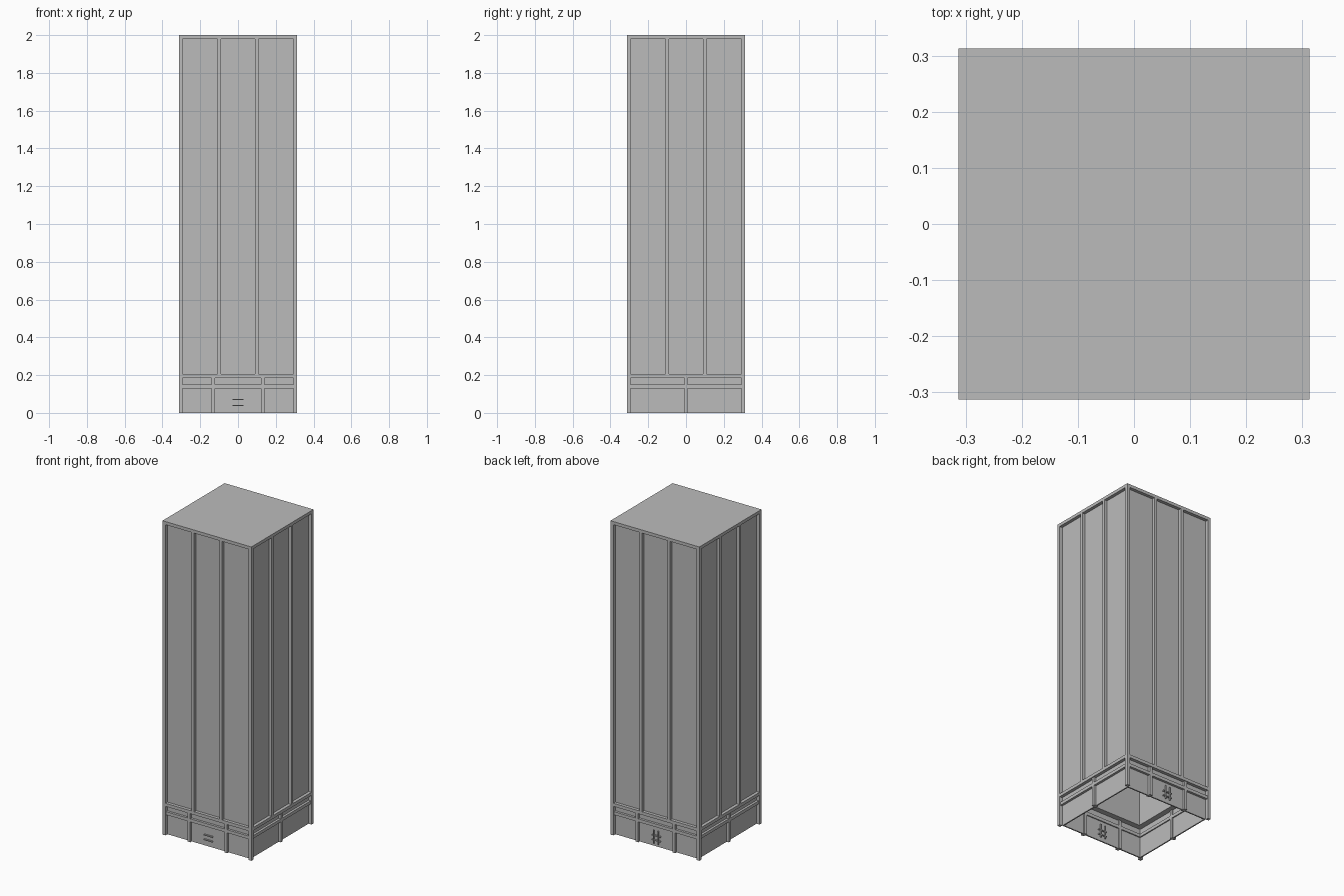
import bpy, bmesh, math
from mathutils import Matrix, Vector

cube = bpy.data.objects.get("Cube")
if cube:
    bpy.data.objects.remove(cube, do_unlink=True)

grey = bpy.data.materials.new("mid_grey")
grey.use_nodes = True
colour = (0.5, 0.5, 0.5, 1)
grey.diffuse_color = colour
grey.node_tree.nodes["Principled BSDF"].inputs["Base Color"].default_value = colour

HALF, HEIGHT = 0.313, 2.0
BEAM = 0.02              # frame member width
WALL = HALF - BEAM       # outer plane of the panels
SHELL = 0.25             # inner plane of the upper walls
LEDGE = 0.185            # underside of the upper storey
FRONT, RIGHT, BACK, LEFT = range(4)
ALL = (FRONT, RIGHT, BACK, LEFT)


def part(name, boxes, sides=(FRONT,)):
    """Boxes given as (x range, distance-from-centre range, z range), turned to each side."""
    bm = bmesh.new()
    for side in sides:
        turn = Matrix.Rotation(side * math.pi / 2, 4, 'Z')
        for (x0, x1), (d0, d1), (z0, z1) in boxes:
            centre = Vector(((x0 + x1) / 2, -(d0 + d1) / 2, (z0 + z1) / 2))
            size = Matrix.Diagonal((x1 - x0, d1 - d0, z1 - z0, 1))
            bmesh.ops.create_cube(bm, size=1, matrix=turn @ Matrix.Translation(centre) @ size)
    mesh = bpy.data.meshes.new(name)
    bm.to_mesh(mesh)
    bm.free()
    mesh.materials.append(grey)
    obj = bpy.data.objects.new(name, mesh)
    bpy.context.collection.objects.link(obj)
    return obj


def around(centre, width):
    return (centre - width / 2, centre + width / 2)


# Roof and outer frame
part("roof_slab", [((-HALF, HALF), (-HALF, HALF), (HEIGHT - BEAM, HEIGHT))])
part("corner_posts", [((WALL, HALF), (WALL, HALF), (0, HEIGHT - BEAM))], ALL)
part("storey_beams", [((-WALL, WALL), (SHELL, HALF), (LEDGE, LEDGE + BEAM))], ALL)

# Tall recessed walls with two mullions on every side
part("upper_walls", [((-WALL, WALL), (SHELL, WALL), (LEDGE + BEAM, HEIGHT - BEAM))], ALL)
part("upper_mullions",
     [(around(x, 0.018), (WALL, HALF), (LEDGE + BEAM, HEIGHT - BEAM)) for x in (-0.099, 0.099)],
     ALL)

# Thin ground floor walls, open underneath
part("base_walls", [((-WALL, WALL), (WALL - 0.008, WALL), (0, LEDGE))], ALL)

# Ground floor framing: two posts front and back, one on the sides
rail = ((-WALL, WALL), (WALL - 0.015, HALF - 0.005), (0.13, 0.15))
posts = (WALL - 0.015, HALF - 0.005)
part("base_rails", [rail], ALL)
part("entrance_posts", [(around(x, 0.018), posts, (0, LEDGE)) for x in (-0.13, 0.13)],
     (FRONT, BACK))
part("side_posts", [(around(0, 0.018), posts, (0, LEDGE))], (RIGHT, LEFT))

# Door pulls: bars outside at the back and inside at the front, crosspieces through the door
pulls = [(around(x, 0.006), None, (0.02, 0.105)) for x in (-0.016, 0.016)]
for name, side, depth in (("front_door_pulls", FRONT, (WALL - 0.02, WALL - 0.012)),
                          ("back_door_pulls", BACK, (WALL + 0.006, WALL + 0.014))):
    part(name, [(x, depth, z) for x, _, z in pulls], (side,))
part("door_crosspieces",
     [(around(0, 0.06), (WALL - 0.016, WALL + 0.01), around(z, 0.006)) for z in (0.04, 0.07)],
     (FRONT, BACK))
